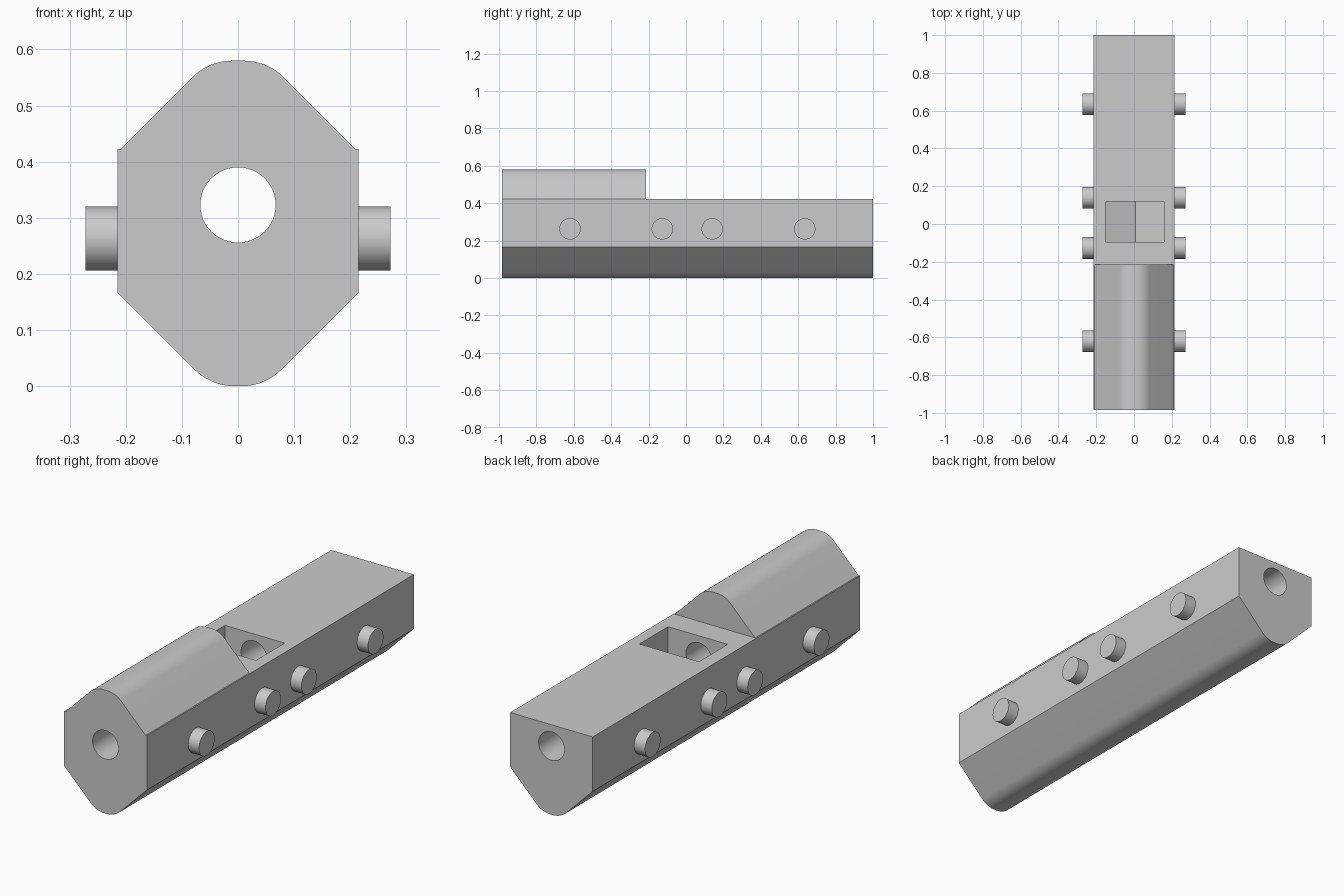
import bpy
import bmesh
from math import sin, cos, pi
from mathutils import Matrix

cube = bpy.data.objects.get("Cube")
if cube:
    bpy.data.objects.remove(cube, do_unlink=True)

grey = bpy.data.materials.new("plain grey")
grey.use_nodes = True
grey.diffuse_color = (0.6, 0.6, 0.6, 1)
grey.node_tree.nodes["Principled BSDF"].inputs["Base Color"].default_value = (0.6, 0.6, 0.6, 1)

FRONT, BACK = -0.985, 1.0
HALF = 0.215          # half width of the body
DECK = 0.423          # height of the flat top
RADIUS = 0.1          # rounding of the keel and the crown


def add_object(name, bm):
    bmesh.ops.recalc_face_normals(bm, faces=bm.faces)
    mesh = bpy.data.meshes.new(name)
    bm.to_mesh(mesh)
    bm.free()
    mesh.materials.append(grey)
    obj = bpy.data.objects.new(name, mesh)
    bpy.context.collection.objects.link(obj)
    return obj


def prism(name, profile, y0, y1):
    """Extrude an (x, z) outline along y."""
    bm = bmesh.new()
    face = bm.faces.new([bm.verts.new((x, y0, z)) for x, z in profile])
    new = bmesh.ops.extrude_face_region(bm, geom=[face])["geom"]
    verts = [v for v in new if isinstance(v, bmesh.types.BMVert)]
    bmesh.ops.translate(bm, verts=verts, vec=(0, y1 - y0, 0))
    return add_object(name, bm)


def cylinder(name, radius, length, matrix):
    bm = bmesh.new()
    bmesh.ops.create_cone(bm, cap_ends=True, segments=48, radius1=radius,
                          radius2=radius, depth=length, matrix=matrix)
    return add_object(name, bm)


def rounded_end(corner_x, z, direction):
    """Flat end with 45 degree flanks, both corners rounded, left to right."""
    start = corner_x - RADIUS * 0.4142
    right = []
    for i in range(11):
        a = pi / 4 * i / 10
        right.append((start + RADIUS * sin(a), z + direction * RADIUS * (1 - cos(a))))
    return [(-x, h) for x, h in reversed(right)] + right


def smooth(obj):
    bpy.ops.object.select_all(action="DESELECT")
    obj.select_set(True)
    bpy.context.view_layer.objects.active = obj
    bpy.ops.object.shade_smooth_by_angle(angle=pi / 6)


def cut(obj, cutter):
    cutter.hide_render = True
    mod = obj.modifiers.new("cut", "BOOLEAN")
    mod.operation = "DIFFERENCE"
    mod.solver = "EXACT"
    mod.object = cutter
    bpy.context.view_layer.objects.active = obj
    bpy.ops.object.modifier_apply(modifier=mod.name)
    bpy.data.objects.remove(cutter, do_unlink=True)


# Long body with a rounded keel
body = prism("body", rounded_end(0.048, 0, 1)
             + [(HALF, 0.167), (HALF, DECK), (-HALF, DECK), (-HALF, 0.167)], FRONT, BACK)

# Bore through the whole length
cut(body, cylinder("bore_cutter", 0.067, 3,
                   Matrix.Translation((0, 0, 0.323)) @ Matrix.Rotation(pi / 2, 4, "X")))

# Open pocket in the deck with a shallow V floor
cut(body, prism("pocket_cutter", [(-0.15, 0.6), (-0.15, 0.25), (0.008, 0.19),
                                  (0.16, 0.25), (0.16, 0.6)], -0.095, 0.118))
smooth(body)

# Raised crown over the front part
crown = prism("crown", rounded_end(0.052, 0.58, -1) + [(0.209, DECK), (-0.209, DECK)],
              FRONT, -0.215)
smooth(crown)

# Side pegs
for side, label in ((1, "left"), (-1, "right")):
    for number, y in enumerate((-0.62, -0.127, 0.14, 0.635), 1):
        place = Matrix.Translation((side * 0.232, y, 0.263)) @ Matrix.Rotation(pi / 2, 4, "Y")
        smooth(cylinder(f"{label}_peg_{number}", 0.057, 0.08, place))
